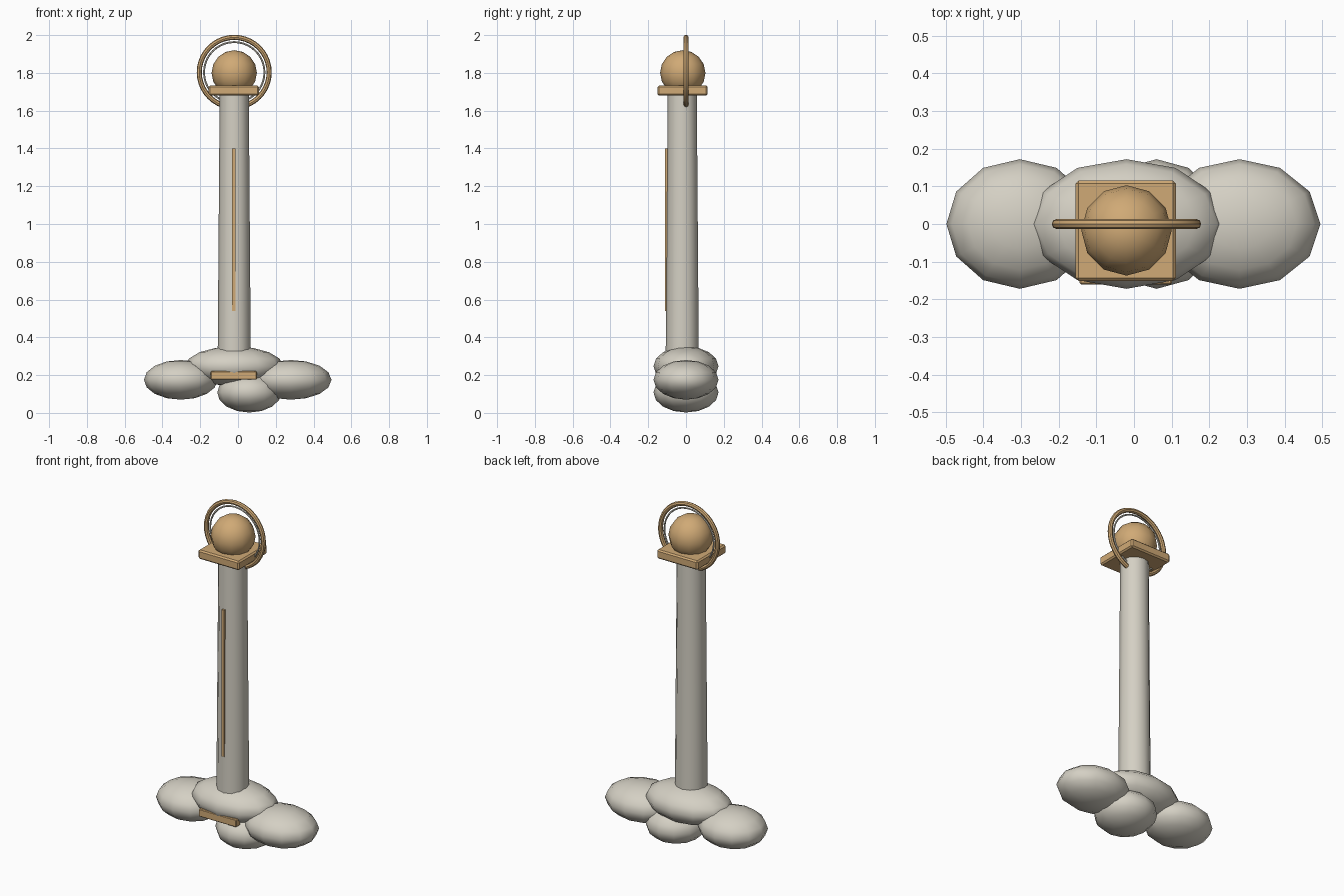
import bpy
import math

cube = bpy.data.objects.get("Cube")
if cube:
    bpy.data.objects.remove(cube, do_unlink=True)


def make_material(name, rgb):
    mat = bpy.data.materials.new(name)
    mat.use_nodes = True
    mat.diffuse_color = (*rgb, 1)
    mat.node_tree.nodes["Principled BSDF"].inputs["Base Color"].default_value = (*rgb, 1)
    return mat


stone = make_material("pale stone", (0.66, 0.63, 0.55))
gold = make_material("warm gold", (0.63, 0.40, 0.18))


def finish(name, mat, smooth=None):
    obj = bpy.context.object
    obj.name = name
    obj.data.materials.append(mat)
    bpy.ops.object.transform_apply(location=False, rotation=True, scale=True)
    if smooth:
        bpy.ops.object.shade_smooth_by_angle(angle=math.radians(smooth))
    return obj


def ellipsoid(name, mat, center, radii, segments=12, rings=8):
    bpy.ops.mesh.primitive_uv_sphere_add(segments=segments, ring_count=rings, location=center)
    bpy.context.object.scale = radii
    return finish(name, mat, 60)


def box(name, mat, center, size, bevel=0):
    bpy.ops.mesh.primitive_cube_add(size=1, location=center)
    bpy.context.object.scale = size
    obj = finish(name, mat)
    if bevel:
        mod = obj.modifiers.new("soft edges", "BEVEL")
        mod.width = bevel
        mod.segments = 1
    return obj


def ring(name, mat, major, minor, sides):
    bpy.ops.mesh.primitive_torus_add(
        major_radius=major, minor_radius=minor, major_segments=40,
        minor_segments=sides, location=(AXIS, 0, 1.803),
        rotation=(math.pi / 2, 0, 0))
    return finish(name, mat, 40)


AXIS = -0.02

# Cluster of rounded base lobes
ellipsoid("base_hub", stone, (AXIS, 0, 0.247), (0.26, 0.172, 0.105))
ellipsoid("base_lobe_right", stone, (-0.303, 0, 0.175), (0.195, 0.172, 0.105))
ellipsoid("base_lobe_left", stone, (0.28, 0, 0.175), (0.215, 0.172, 0.105))
ellipsoid("base_lobe_lower", stone, (0.06, 0, 0.108), (0.17, 0.172, 0.106))

# Tapered shaft
bpy.ops.mesh.primitive_cone_add(vertices=12, radius1=0.088, radius2=0.077,
                                depth=1.45, location=(AXIS, AXIS, 0.975))
finish("shaft", stone, 35)

# Trim on the front
box("shaft_inlay", gold, (AXIS - 0.002, -0.104, 0.97), (0.017, 0.012, 0.86))
box("base_plaque", gold, (AXIS - 0.002, -0.14, 0.198), (0.245, 0.04, 0.045), 0.004)

# Capital and finial
box("cap_slab", gold, (AXIS - 0.002, AXIS + 0.002, 1.706), (0.266, 0.266, 0.053), 0.008)
ellipsoid("finial_ball", gold, (AXIS, AXIS + 0.003, 1.80), (0.12, 0.12, 0.12))

# Halo rings around the finial
ring("halo_outer", gold, 0.185, 0.0135, 8)
ring("halo_inner", stone, 0.16, 0.005, 6)
